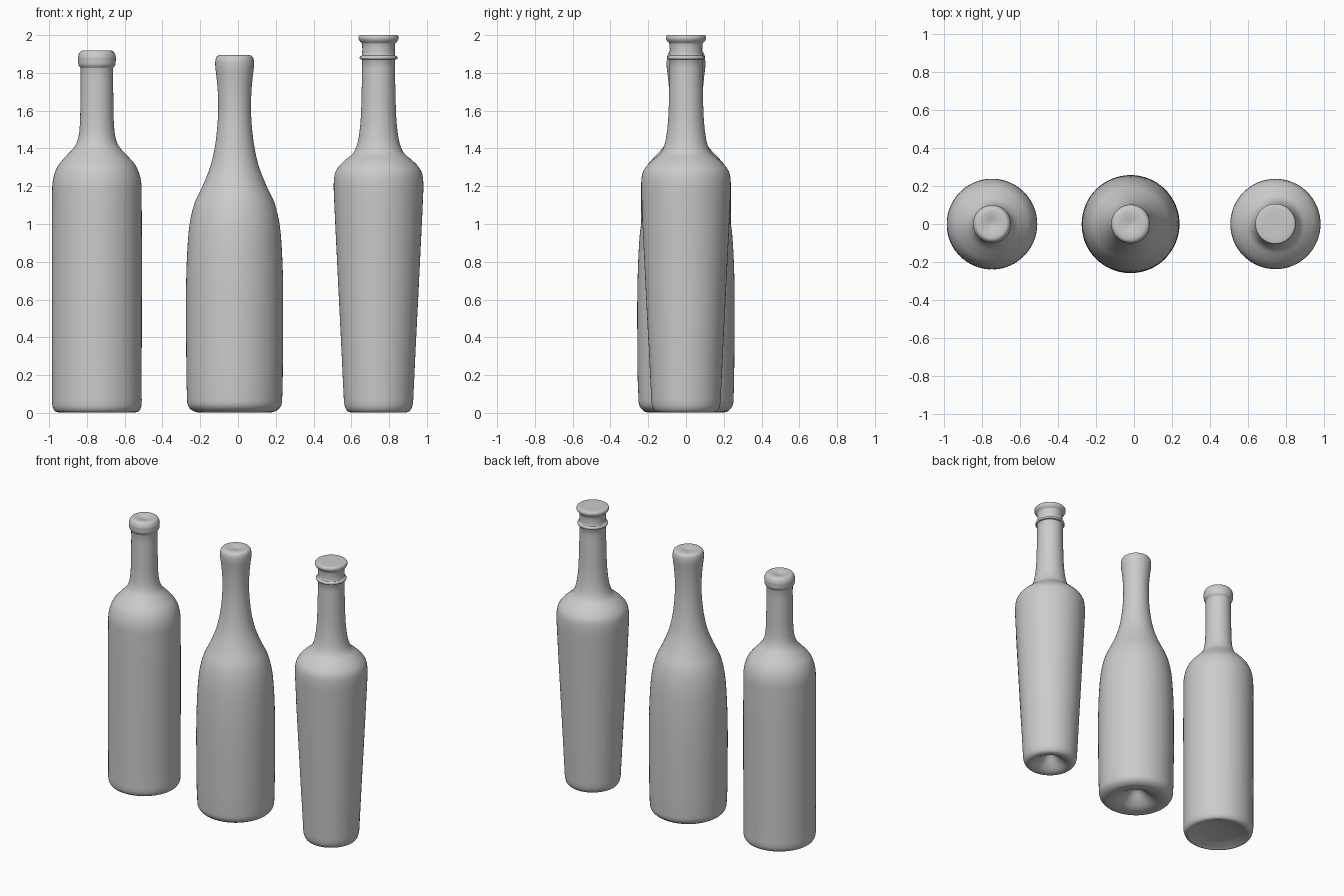
import bpy
import bmesh
from math import cos, sin, pi, radians
from mathutils import Vector

SEGMENTS = 64

cube = bpy.data.objects.get("Cube")
if cube:
    bpy.data.objects.remove(cube, do_unlink=True)

grey = bpy.data.materials.new("plain grey")
grey.use_nodes = True
colour = (0.6, 0.6, 0.6, 1)
grey.diffuse_color = colour
grey.node_tree.nodes["Principled BSDF"].inputs["Base Color"].default_value = colour


def finish(name, bm, x):
    mesh = bpy.data.meshes.new(name)
    bm.to_mesh(mesh)
    bm.free()
    mesh.materials.append(grey)
    ob = bpy.data.objects.new(name, mesh)
    ob.location.x = x
    bpy.context.collection.objects.link(ob)
    bpy.ops.object.select_all(action='DESELECT')
    bpy.context.view_layer.objects.active = ob
    ob.select_set(True)
    bpy.ops.object.shade_smooth_by_angle(angle=radians(50))
    return ob


def smooth_profile(points, steps=4):
    """Resample a profile with a centripetal-like spline."""
    pts = [Vector(p) for p in points]
    out = []
    for i in range(len(pts) - 1):
        a, b = pts[i], pts[i + 1]
        span = (b - a).length
        before = (b - pts[i - 1]).normalized() if i else (b - a).normalized()
        after = (pts[i + 2] - a).normalized() if i + 2 < len(pts) else (b - a).normalized()
        for k in range(steps):
            t = k / steps
            out.append(a * (2*t**3 - 3*t**2 + 1) + before * span * (t**3 - 2*t**2 + t)
                       + b * (3*t**2 - 2*t**3) + after * span * (t**3 - t**2))
    return out + [pts[-1]]


def lathe(name, points, x):
    """Revolve a (radius, height) profile that starts and ends on the axis."""
    bm = bmesh.new()
    rings = []
    for r, z in smooth_profile(points):
        if r < 0.001:
            rings.append([bm.verts.new((0, 0, z))] * SEGMENTS)
        else:
            rings.append([bm.verts.new((r * cos(2*pi*i/SEGMENTS), r * sin(2*pi*i/SEGMENTS), z))
                          for i in range(SEGMENTS)])
    for low, high in zip(rings, rings[1:]):
        for i in range(SEGMENTS):
            j = (i + 1) % SEGMENTS
            corners = list(dict.fromkeys((low[i], low[j], high[j], high[i])))
            if len(corners) > 2:
                bm.faces.new(corners)
    bmesh.ops.recalc_face_normals(bm, faces=bm.faces)
    return finish(name, bm, x)


def label(name, points, x, bottom, top, start, end, arch=0.0, cols=32, rows=12):
    """Thin sheet wrapped on the front of a bottle, angles from the front."""
    profile = [p for p in smooth_profile(points) if p.x > 0.1]

    def radius(z):
        for a, b in zip(profile, profile[1:]):
            if a.y <= z <= b.y and b.y > a.y:
                return a.x + (b.x - a.x) * (z - a.y) / (b.y - a.y)

    bm = bmesh.new()
    grid = []
    for c in range(cols + 1):
        u = c / cols
        angle = radians(start + (end - start) * u)
        lift = arch * sin(pi * u)
        column = []
        for k in range(rows + 1):
            z = bottom + (top - bottom) * k / rows + lift
            r = radius(z) + 0.001
            column.append(bm.verts.new((r * sin(angle), -r * cos(angle), z)))
        grid.append(column)
    for a, b in zip(grid, grid[1:]):
        for k in range(rows):
            bm.faces.new((a[k], b[k], b[k + 1], a[k + 1]))
    return finish(name, bm, x)


# Straight-sided bottle with a rounded lip collar
straight = [(0, 0.035), (0.12, 0.025), (0.19, 0.008), (0.205, 0.003), (0.225, 0.012),
            (0.236, 0.04), (0.237, 0.1), (0.237, 1.18), (0.229, 1.25), (0.205, 1.31),
            (0.163, 1.36), (0.118, 1.41), (0.098, 1.46), (0.09, 1.53), (0.088, 1.6),
            (0.086, 1.825), (0.091, 1.832), (0.098, 1.845), (0.1, 1.87), (0.1, 1.885),
            (0.093, 1.905), (0.08, 1.917), (0.05, 1.917), (0.02, 1.91), (0, 1.906)]
# Sloping-shouldered bottle with a swelling lip
sloping = [(0, 0.1), (0.03, 0.09), (0.08, 0.045), (0.13, 0.012), (0.18, 0.003),
           (0.215, 0.008), (0.245, 0.035), (0.252, 0.08), (0.256, 0.3), (0.257, 0.65),
           (0.251, 0.85), (0.238, 1.0), (0.212, 1.11), (0.17, 1.2), (0.13, 1.3),
           (0.106, 1.4), (0.093, 1.5), (0.087, 1.6), (0.089, 1.7), (0.096, 1.78),
           (0.102, 1.83), (0.101, 1.87), (0.09, 1.89), (0.06, 1.895), (0.02, 1.889), (0, 1.885)]
# Tapered bottle with a ringed neck and flared cap
tapered = [(0, 0.1), (0.025, 0.085), (0.07, 0.04), (0.11, 0.01), (0.14, 0.002),
           (0.165, 0.01), (0.18, 0.04), (0.185, 0.1), (0.197, 0.35), (0.217, 0.75),
           (0.236, 1.15), (0.237, 1.22), (0.23, 1.27), (0.21, 1.305), (0.175, 1.34),
           (0.135, 1.375), (0.114, 1.42), (0.102, 1.48), (0.094, 1.56), (0.09, 1.68),
           (0.088, 1.87), (0.098, 1.873), (0.1, 1.88), (0.097, 1.888), (0.088, 1.893),
           (0.088, 1.955), (0.098, 1.966), (0.106, 1.98), (0.105, 1.993), (0.098, 2.0), (0, 2.0)]

lathe("straight_bottle", straight, -0.747)
lathe("sloping_bottle", sloping, -0.018)
lathe("tapered_bottle", tapered, 0.744)

# Paper labels
label("straight_label", straight, -0.747, 0.25, 1.06, -85, 33)
label("sloping_label", sloping, -0.018, 0.13, 0.59, -75, 45)
label("tapered_label", tapered, 0.744, 0.3, 1.0, -52, 52, arch=0.06)
